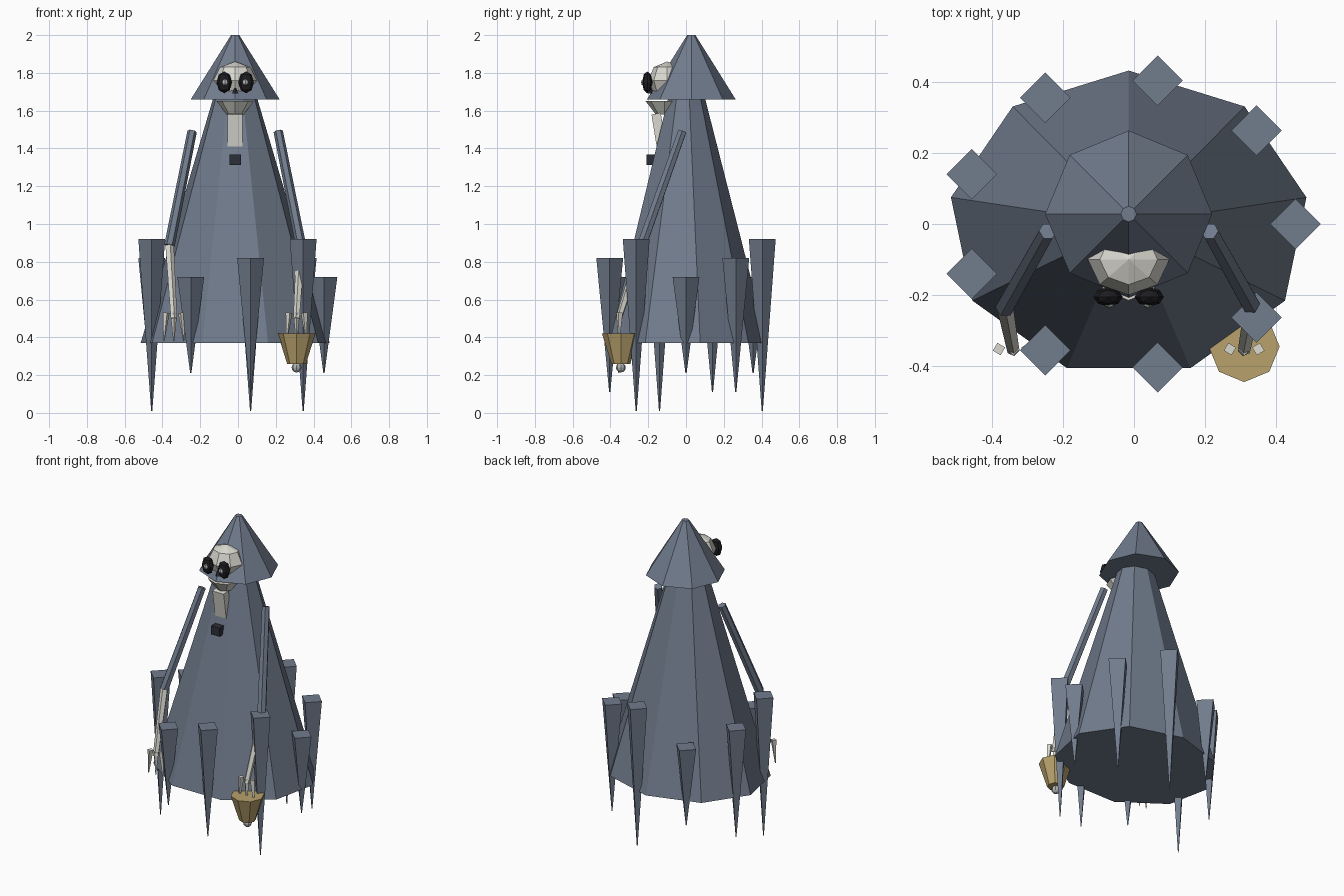
import bpy
import math
from mathutils import Vector

cube = bpy.data.objects.get("Cube")
if cube:
    bpy.data.objects.remove(cube, do_unlink=True)


def material(name, color):
    mat = bpy.data.materials.new(name)
    mat.use_nodes = True
    mat.diffuse_color = (*color, 1)
    mat.node_tree.nodes["Principled BSDF"].inputs["Base Color"].default_value = (*color, 1)
    return mat


SLATE = material("slate_cloth", (0.165, 0.2, 0.265))
BONE = material("pale_bone", (0.7, 0.69, 0.63))
BRASS = material("brass", (0.48, 0.36, 0.15))
BLACK = material("black", (0.012, 0.012, 0.015))
CHARCOAL = material("charcoal", (0.025, 0.028, 0.04))
GREY = material("light_grey", (0.45, 0.46, 0.46))
MID = -0.015  # x of the figure's centre line


def finish(name, mat):
    obj = bpy.context.object
    obj.name = name
    obj.data.materials.append(mat)
    return obj


def frustum(name, mat, sides, low, high, r_low, r_high, y_scale=1, turn=0):
    """Tapered prism running from the point low to the point high."""
    low, high = Vector(low), Vector(high)
    axis = high - low
    bpy.ops.mesh.primitive_cone_add(vertices=sides, radius1=r_low, radius2=r_high,
                                    depth=axis.length, location=(low + high) / 2)
    obj = finish(name, mat)
    obj.scale.y = y_scale
    if abs(axis.x) + abs(axis.y) > 1e-5:
        obj.rotation_euler = axis.to_track_quat("Z", "Y").to_euler()
    else:
        obj.rotation_euler.z = turn
    return obj


def ball(name, mat, center, radii, segments=8, rings=4):
    bpy.ops.mesh.primitive_uv_sphere_add(segments=segments, ring_count=rings,
                                         radius=1, location=center)
    obj = finish(name, mat)
    obj.scale = radii
    return obj


def box(name, mat, center, size, tilt=0):
    bpy.ops.mesh.primitive_cube_add(size=1, location=center)
    obj = finish(name, mat)
    obj.scale = size
    obj.rotation_euler.x = tilt
    return obj


# Robe and hood
frustum("robe", SLATE, 9, (MID, 0, 0.37), (MID, 0, 1.7), 0.508, 0.108, 0.85)
frustum("hood", SLATE, 8, (MID, 0.028, 1.66), (MID, 0.028, 2), 0.235, 0.022)

# Hanging tatters around the hem, in three repeating lengths
for i in range(9):
    a = math.radians(40 * i)
    x, y = MID + 0.47 * math.cos(a), 0.41 * math.sin(a)
    half = 0.255 + 0.1 * (i % 3)
    frustum(f"tatter_{i + 1}", SLATE, 4, (x, y, 0.465 - half), (x, y, 0.465 + half),
            0.003, 0.071)

# Skull, jaw and beard
ball("skull", BONE, (MID, -0.1, 1.76), (0.115, 0.1, 0.1))
frustum("jaw", BONE, 8, (MID, -0.115, 1.58), (MID, -0.115, 1.652), 0.045, 0.1)
box("beard", BONE, (MID, -0.143, 1.49), (0.08, 0.05, 0.19), 0.16)
frustum("nose", CHARCOAL, 4, (MID, -0.185, 1.69), (MID, -0.185, 1.72), 0.018, 0.004)
box("clasp", CHARCOAL, (MID, -0.18, 1.34), (0.06, 0.06, 0.056))

# Eyes
for side, s in (("left", 1), ("right", -1)):
    x = MID + 0.058 * s
    ball(f"{side}_eye", BLACK, (x, -0.205, 1.75), (0.041, 0.027, 0.058))
    ball(f"{side}_pupil", GREY, (x - 0.004 * s, -0.226, 1.75), (0.015, 0.012, 0.018), 6, 4)

# Sleeves, forearms and clawed hands
for side, s in (("left", 1), ("right", -1)):
    shoulder = (MID + 0.228 * s, -0.02, 1.49)
    elbow = (MID + 0.348 * s, -0.235, 0.885)
    wrist = (MID + 0.325 * s, -0.355, 0.5)
    frustum(f"{side}_sleeve", SLATE, 6, elbow, shoulder, 0.028, 0.025)
    frustum(f"{side}_forearm", BONE, 5, wrist, elbow, 0.018, 0.024)
    for k in (-1, 0, 1):
        x = wrist[0] + 0.04 * k
        frustum(f"{side}_finger_{k + 2}", BONE, 4, (x + 0.012 * k, -0.355, 0.38),
                (x, -0.352, 0.53), 0.003, 0.018)

# Hand bell with clapper
frustum("bell", BRASS, 8, (0.31, -0.345, 0.26), (0.31, -0.345, 0.42), 0.05, 0.1)
ball("clapper", GREY, (0.31, -0.345, 0.24), (0.026, 0.026, 0.026), 8, 6)
